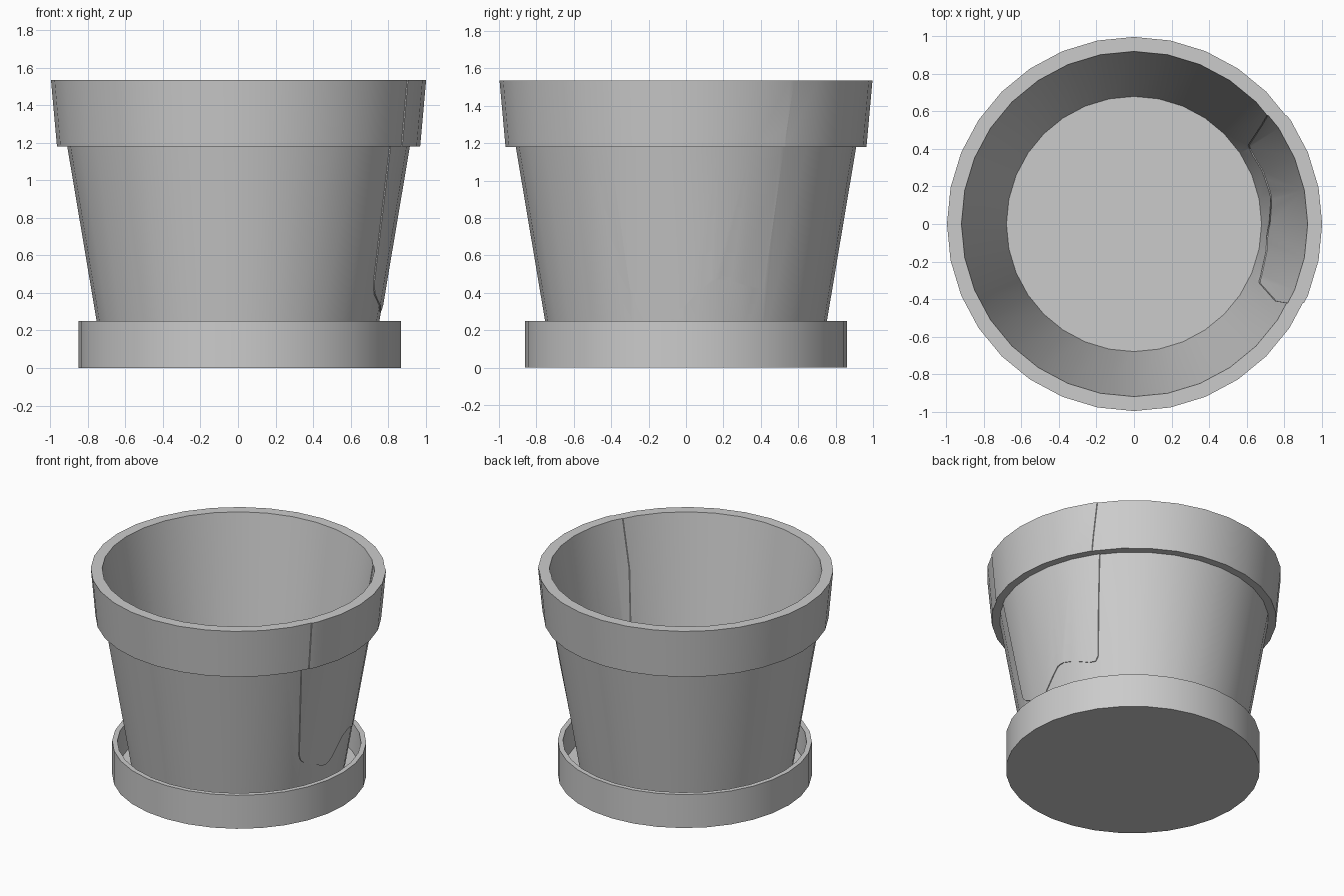
import bpy
import bmesh
import math

cube = bpy.data.objects.get("Cube")
if cube:
    bpy.data.objects.remove(cube, do_unlink=True)

SEGMENTS = 32

clay = bpy.data.materials.new("plain_grey")
clay.use_nodes = True
colour = (0.6, 0.6, 0.6, 1)
clay.diffuse_color = colour
clay.node_tree.nodes["Principled BSDF"].inputs["Base Color"].default_value = colour


def add_object(name, bm):
    bmesh.ops.recalc_face_normals(bm, faces=bm.faces)
    mesh = bpy.data.meshes.new(name)
    bm.to_mesh(mesh)
    bm.free()
    mesh.materials.append(clay)
    obj = bpy.data.objects.new(name, mesh)
    bpy.context.collection.objects.link(obj)
    return obj


def lathe(name, profile):
    """Closed solid from an open (radius, height) profile capped at both ends."""
    bm = bmesh.new()
    rings = []
    for r, z in profile:
        angles = [2 * math.pi * i / SEGMENTS for i in range(SEGMENTS)]
        rings.append([bm.verts.new((r * math.cos(a), r * math.sin(a), z)) for a in angles])
    for low, high in zip(rings, rings[1:]):
        for i in range(SEGMENTS):
            j = (i + 1) % SEGMENTS
            bm.faces.new((low[i], low[j], high[j], high[i]))
    bm.faces.new(rings[0])
    bm.faces.new(rings[-1])
    return add_object(name, bm)


def prism(name, outline, x0, x1):
    """Outline in (y, z) pushed along x."""
    bm = bmesh.new()
    base = bm.faces.new([bm.verts.new((x0, y, z)) for y, z in outline])
    result = bmesh.ops.extrude_face_region(bm, geom=[base])
    moved = [v for v in result["geom"] if isinstance(v, bmesh.types.BMVert)]
    bmesh.ops.translate(bm, verts=moved, vec=(x1 - x0, 0, 0))
    return add_object(name, bm)


def cut(obj, cutter, operation):
    mod = obj.modifiers.new("cut", "BOOLEAN")
    mod.object = cutter
    mod.operation = operation
    mod.solver = "EXACT"
    bpy.context.view_layer.objects.active = obj
    bpy.ops.object.modifier_apply(modifier=mod.name)


# Saucer
saucer = lathe("saucer", [(0.86, 0), (0.86, 0.25), (0.825, 0.25), (0.815, 0.05)])
saucer.location.x = 0.01

# Pot body with a thick rim, and a copy that becomes the broken piece
pot_profile = [(0.72, 0.05), (0.91, 1.18), (0.965, 1.18), (0.997, 1.535),
               (0.92, 1.535), (0.68, 0.1)]
pot = lathe("pot", pot_profile)
shard = lathe("broken_piece", pot_profile)

# Break line on the pot's left side
crack = [(-0.425, 1.7), (-0.41, 1.18), (-0.315, 0.46), (-0.3, 0.42), (-0.27, 0.39),
         (-0.1, 0.31), (-0.06, 0.3), (-0.02, 0.315), (0.08, 0.42), (0.13, 0.465),
         (0.18, 0.475), (0.24, 0.465), (0.36, 0.425), (0.4, 0.425), (0.42, 0.46),
         (0.525, 1.18), (0.605, 1.7)]
cutter = prism("break_cutter", crack, 0.3, 1.3)
cut(pot, cutter, "DIFFERENCE")
cut(shard, cutter, "INTERSECT")
bpy.data.objects.remove(cutter, do_unlink=True)
shard.location.x = 0.006

# Smooth round walls, crisp rims
bpy.ops.object.select_all(action="DESELECT")
for obj in (saucer, pot, shard):
    obj.select_set(True)
bpy.context.view_layer.objects.active = pot
bpy.ops.object.shade_smooth_by_angle(angle=math.radians(30))
